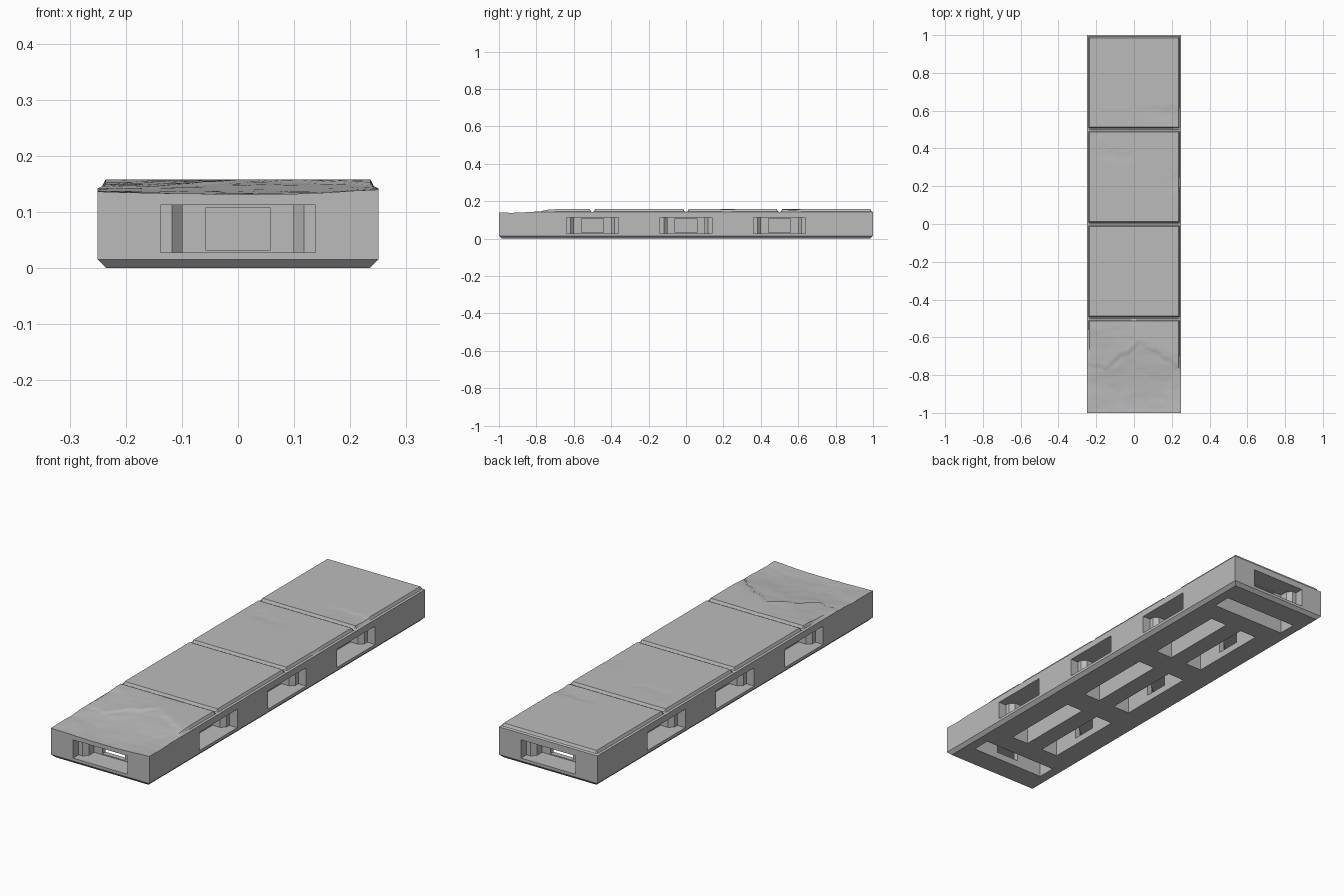
import bpy, bmesh, math
from mathutils import Matrix, Vector, noise

HALF_W, HALF_L, TILE = 0.25, 1.0, 0.5
TOP, RIM = 0.158, 0.142
CHAMFER = 0.015

old = bpy.data.objects.get("Cube")
if old:
    bpy.data.objects.remove(old, do_unlink=True)

stone = bpy.data.materials.new("grey stone")
stone.use_nodes = True
grey = (0.5, 0.5, 0.5, 1)
stone.diffuse_color = grey
stone.node_tree.nodes["Principled BSDF"].inputs["Base Color"].default_value = grey


def smooth(a, b, t):
    t = min(1, max(0, (t - a) / (b - a)))
    return t * t * (3 - 2 * t)


def tile_stops(start, steps=44):
    """Grid lines over one square, with extra loops for its stepped rim."""
    rim = [0, 0.008, 0.014]
    inner = [0.022 + (TILE - 0.044) * i / steps for i in range(steps + 1)]
    return [start + s for s in rim + inner + [TILE - r for r in reversed(rim)]]


def tile_height(x, y):
    """Clean square with a stepped edge."""
    local = (y + HALF_L) % TILE
    d = min(HALF_W - abs(x), local, TILE - local)
    if d < 0.0081:
        return RIM + 0.5 * max(0, d)
    return RIM + 0.004 + (TOP - RIM - 0.004) * smooth(0.008, 0.014, d)


def worn_height(x, y):
    """Weathered surface, lowest at the front and untouched at the back."""
    p = Vector((x * 4, y * 6, 2.3))
    n = noise.fractal(p, 0.9, 2.0, 4)
    front = smooth(-0.92, -0.52, y + 0.2 * x)
    z = 0.138 + 0.022 * front + 0.004 * n - 0.005 * (1 - front) * math.cos(6 * x)
    # broken ledges
    ledge = -0.7 + 0.06 * math.sin(14 * x + 1) + 0.03 * noise.noise(Vector((x * 18, 0, 0)))
    z += 0.004 * smooth(-0.004, 0.004, y - ledge) * (1 - smooth(0, 0.15, y - ledge))
    crack = 0.62 + 0.03 * noise.noise(Vector((x * 16, 5, 0)))
    z -= 0.003 * smooth(-0.15, 0, y - crack) * (1 - smooth(-0.004, 0.004, y - crack))
    return z + 0.02 * smooth(0.6, 0.75, y)


def height(x, y):
    return min(tile_height(x, y), worn_height(x, y))


# Solid tile: sculpted top, straight walls, chamfered foot
xs = tile_stops(-HALF_W)
ys = []
for i in range(4):
    ys += tile_stops(-HALF_L + i * TILE)[(1 if i else 0):]
bm = bmesh.new()
rows = [[bm.verts.new((x, y, height(x, y))) for x in xs] for y in ys]
for r0, r1 in zip(rows, rows[1:]):
    for i in range(len(xs) - 1):
        bm.faces.new((r0[i], r0[i + 1], r1[i + 1], r1[i]))


def corners(inset, z):
    return [bm.verts.new((sx * (HALF_W - inset), sy * (HALF_L - inset), z))
            for sx, sy in ((-1, -1), (1, -1), (1, 1), (-1, 1))]


waist, foot = corners(0, CHAMFER), corners(CHAMFER, 0)
edges = [rows[0], [r[-1] for r in rows], rows[-1][::-1], [r[0] for r in rows][::-1]]
for k, edge in enumerate(edges):
    j = (k + 1) % 4
    bm.faces.new([waist[k], waist[j]] + edge[::-1])
    bm.faces.new((foot[k], foot[j], waist[j], waist[k]))
bm.faces.new(foot[::-1])
bmesh.ops.recalc_face_normals(bm, faces=bm.faces)


def to_object(mesh_bm, name):
    mesh = bpy.data.meshes.new(name)
    mesh_bm.to_mesh(mesh)
    mesh_bm.free()
    mesh.materials.append(stone)
    ob = bpy.data.objects.new(name, mesh)
    bpy.context.collection.objects.link(ob)
    return ob


floor_tile = to_object(bm, "stone_floor_tile")

# Connector sockets: stepped clip mouth, window and underside shaft
cut = bmesh.new()


def prism(profile, z0, z1, matrix):
    low = [cut.verts.new(matrix @ Vector((a, b, z0))) for a, b in profile]
    high = [cut.verts.new(matrix @ Vector((a, b, z1))) for a, b in profile]
    cut.faces.new(low[::-1])
    cut.faces.new(high)
    for i in range(len(low)):
        j = (i + 1) % len(low)
        cut.faces.new((low[i], low[j], high[j], high[i]))


def box(half, d0, d1, z0, z1, matrix):
    prism([(-half, d0), (half, d0), (half, d1), (-half, d1)], z0, z1, matrix)


def socket(x, y, turn):
    """Local +y runs from the wall into the tile."""
    m = Matrix.Translation((x, y, 0)) @ Matrix.Rotation(turn, 4, 'Z')
    half = [(0.138, -0.02), (0.138, 0.04), (0.118, 0.04), (0.099, 0.06), (0.099, 0.098)]
    prism(half[::-1] and [(-a, b) for a, b in half] [:1] + half + [(-a, b) for a, b in half[:0:-1]],
          0.028, 0.112, m)
    box(0.058, 0.09, 0.16, 0.032, 0.107, m)
    box(0.19, 0.122, 0.208, -0.02, 0.11, m)


socket(0, -HALF_L, 0)
socket(0, HALF_L, math.pi)
for y in (-0.5, 0, 0.5):
    socket(HALF_W, y, math.pi / 2)
    socket(-HALF_W, y, -math.pi / 2)
bmesh.ops.recalc_face_normals(cut, faces=cut.faces)
cutter = to_object(cut, "socket_cutter")
cutter.hide_render = True

mod = floor_tile.modifiers.new("sockets", 'BOOLEAN')
mod.object, mod.operation, mod.solver, mod.use_self = cutter, 'DIFFERENCE', 'EXACT', True
bpy.ops.object.select_all(action='DESELECT')
floor_tile.select_set(True)
bpy.context.view_layer.objects.active = floor_tile
bpy.ops.object.modifier_apply(modifier=mod.name)
bpy.data.objects.remove(cutter, do_unlink=True)
bpy.ops.object.shade_smooth_by_angle(angle=math.radians(30))
